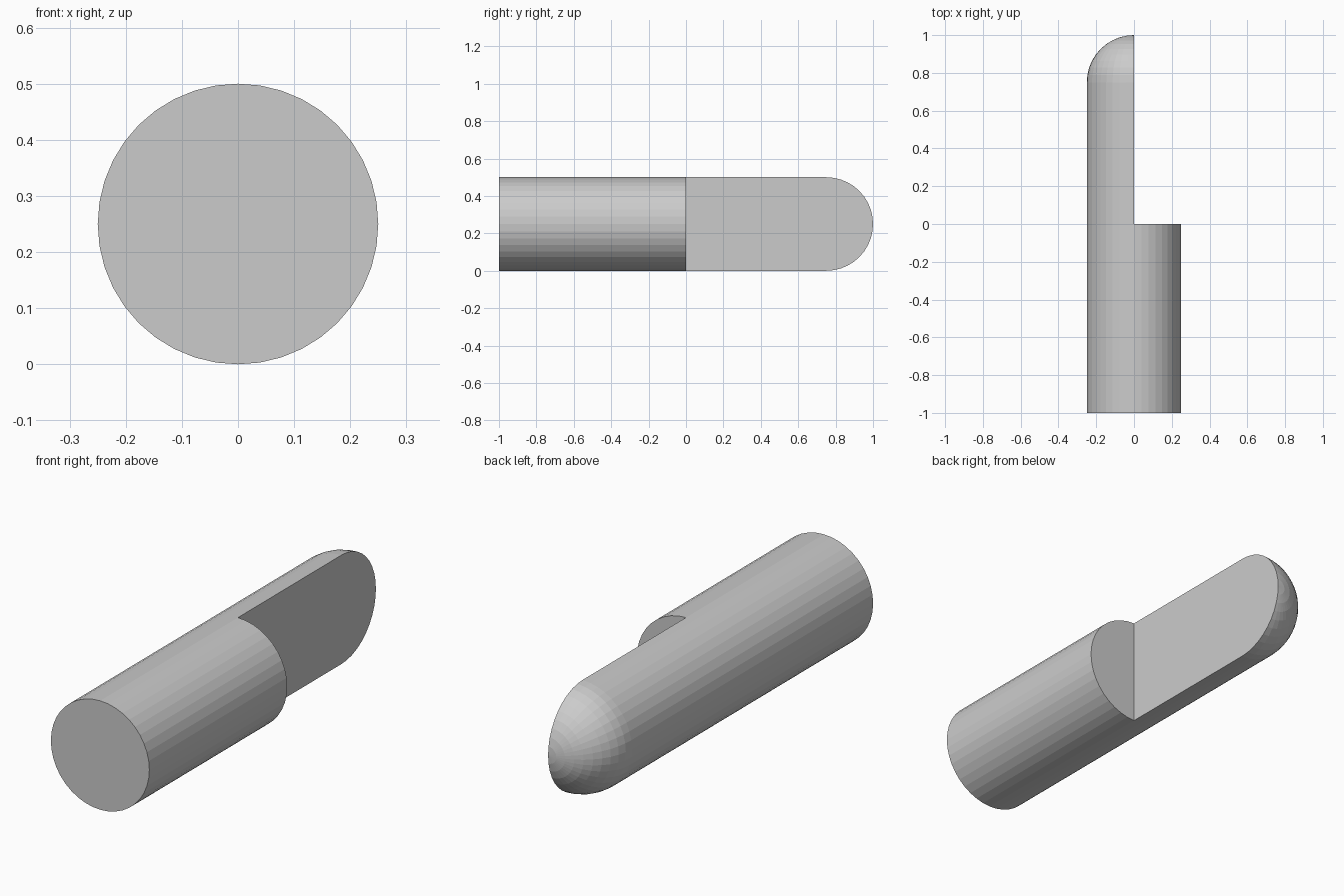
import bpy, bmesh, math
from mathutils import Vector

if "Cube" in bpy.data.objects:
    bpy.data.objects.remove(bpy.data.objects["Cube"])

R, SIDES, RINGS = 0.25, 40, 10
EPS = 1e-4
bm = bmesh.new()

# Rod profile: straight body, then a quarter circle to the domed tip
profile = [(-1.0, R), (0.0, R)]
for i in range(RINGS + 1):
    a = math.pi / 2 * i / RINGS
    profile.append((1 - R + R * math.sin(a), R * math.cos(a)))
verts = [bm.verts.new((0, y, R + r)) for y, r in profile]
edges = [bm.edges.new(pair) for pair in zip(verts, verts[1:])]
bmesh.ops.spin(bm, geom=verts + edges, cent=(0, 0, R), axis=(0, 1, 0),
               angle=2 * math.pi, steps=SIDES)
bmesh.ops.remove_doubles(bm, verts=bm.verts, dist=EPS)

# Remove the right half of the rear section
cut = [f for f in bm.faces
       if f.calc_center_median().x > EPS and f.calc_center_median().y > EPS]
bmesh.ops.delete(bm, geom=cut, context='FACES')

# Edge shared by the step face and the long flat face
def vert_at(p):
    return min(bm.verts, key=lambda v: (v.co - Vector(p)).length)

corner = bm.edges.new((vert_at((0, 0, 0)), vert_at((0, 0, 2 * R))))

def cap(test):
    loop = [e for e in bm.edges if (e.is_boundary or e == corner)
            and all(test(v.co) for v in e.verts)]
    bmesh.ops.edgeloop_fill(bm, edges=loop)

# Round end, half-round step and long flat
cap(lambda c: c.y < -1 + EPS)
cap(lambda c: abs(c.y) < EPS and c.x > -EPS)
cap(lambda c: abs(c.x) < EPS and c.y > -EPS)
bmesh.ops.recalc_face_normals(bm, faces=bm.faces)

mesh = bpy.data.meshes.new("stepped_rod")
bm.to_mesh(mesh)
bm.free()
bpy.context.collection.objects.link(bpy.data.objects.new("stepped_rod", mesh))
